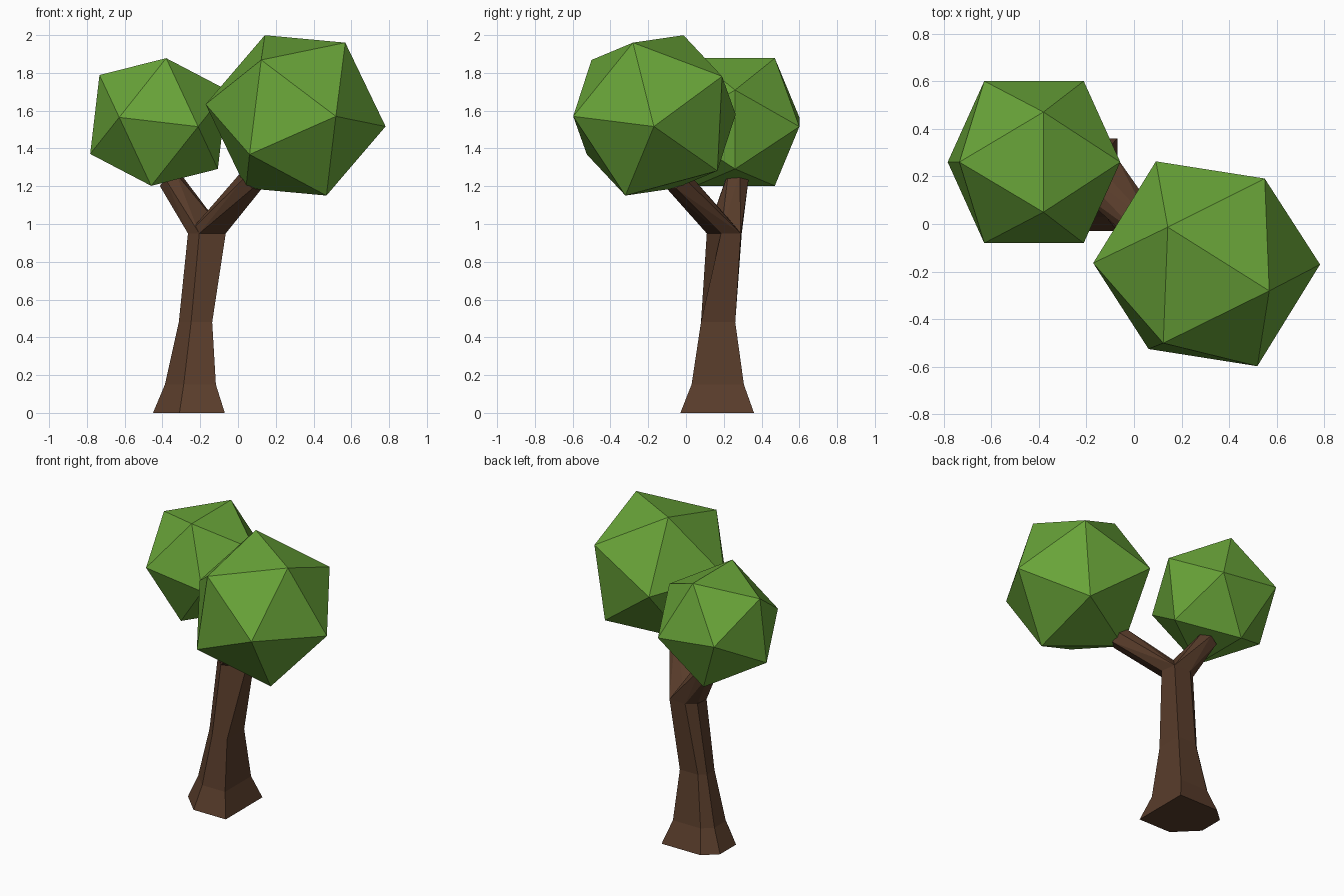
import bpy, bmesh
from mathutils import Vector, Matrix
from math import sqrt, cos, sin, pi

if "Cube" in bpy.data.objects:
    bpy.data.objects.remove(bpy.data.objects["Cube"])


def material(name, rgb):
    m = bpy.data.materials.new(name)
    m.diffuse_color = (*rgb, 1)
    m.use_nodes = True
    m.node_tree.nodes["Principled BSDF"].inputs["Base Color"].default_value = m.diffuse_color
    return m


bark = material("bark", (0.10, 0.046, 0.024))
leaf = material("leaf", (0.14, 0.37, 0.04))


def finish(bm, name, mat):
    bmesh.ops.recalc_face_normals(bm, faces=bm.faces[:])
    me = bpy.data.meshes.new(name)
    bm.to_mesh(me)
    bm.free()
    me.materials.append(mat)
    ob = bpy.data.objects.new(name, me)
    bpy.context.collection.objects.link(ob)
    return ob


def hull(points, name, mat):
    bm = bmesh.new()
    for p in points:
        bm.verts.new(p)
    res = bmesh.ops.convex_hull(bm, input=bm.verts[:])
    junk = {g for g in res["geom_interior"] + res["geom_unused"]
            if isinstance(g, bmesh.types.BMVert)}
    bmesh.ops.delete(bm, geom=list(junk), context='VERTS')
    return finish(bm, name, mat)


def loft(rings, name, mat):
    bm = bmesh.new()
    vs = [[bm.verts.new(p) for p in r] for r in rings]
    n = len(vs[0])
    for a, b in zip(vs, vs[1:]):
        for i in range(n):
            j = (i + 1) % n
            bm.faces.new((a[i], a[j], b[j], b[i]))
    bm.faces.new(vs[0])
    bm.faces.new(vs[-1])
    return finish(bm, name, mat)


def icosahedron(name, centre, edge, up, radius):
    # golden-ratio icosahedron: one edge on top, running along "edge"
    g = (1 + sqrt(5)) / 2
    z = Vector(up).normalized()
    x = Vector(edge).cross(z).normalized()
    y = z.cross(x)
    rot = Matrix((x, y, z)).transposed()
    k = radius / sqrt(1 + g * g)
    pts = []
    for s in (-1, 1):
        for t in (-1, 1):
            pts += [(0, s, t * g), (s, t * g, 0), (s * g, 0, t)]
    hull([Vector(centre) + rot @ (Vector(p) * k) for p in pts], name, mat=leaf)


# Foliage
icosahedron("small_foliage", (-0.42, 0.26, 1.54), (0, 1, 0), (0.04, 0, 0.34), 0.40)
icosahedron("large_foliage", (0.305, -0.167, 1.575), (-0.43, 0.27, 0.04),
            (0.05, 0.02, 0.405), 0.48)

# Trunk: flared six-sided foot, tapering, with a slightly turned top ring
foot = [(-0.07, -0.03), (-0.07, 0.36), (-0.36, 0.36),
        (-0.45, 0.28), (-0.45, 0.11), (-0.31, -0.03)]
rings = [[((x + 0.26) * s + cx, (y - 0.165) * s + cy, z) for x, y in foot]
         for z, s, cx, cy in ((0, 1, -0.26, 0.165), (0.15, 0.71, -0.252, 0.168),
                              (0.48, 0.465, -0.225, 0.17))]
top = [(x, y, 0.95) for x, y in ((-0.065, 0.185), (-0.08, 0.29), (-0.20, 0.295),
                                 (-0.26, 0.25), (-0.265, 0.16), (-0.205, 0.11))]
loft(rings + [top], "trunk", bark)


# Branches: widen from the trunk top to a tilted end ring
def branch(name, end, radius):
    end = Vector(end)
    d = end - Vector((-0.17, 0.2, 0.95))
    q = d.to_track_quat('Z', 'Y')
    ring = [end + q @ Vector((radius * cos(i * pi / 3), radius * sin(i * pi / 3), 0))
            for i in range(6)]
    hull(top + ring, name, bark)


branch("right_branch", (0.075, -0.05, 1.235), 0.07)
branch("left_branch", (-0.36, 0.27, 1.235), 0.065)
